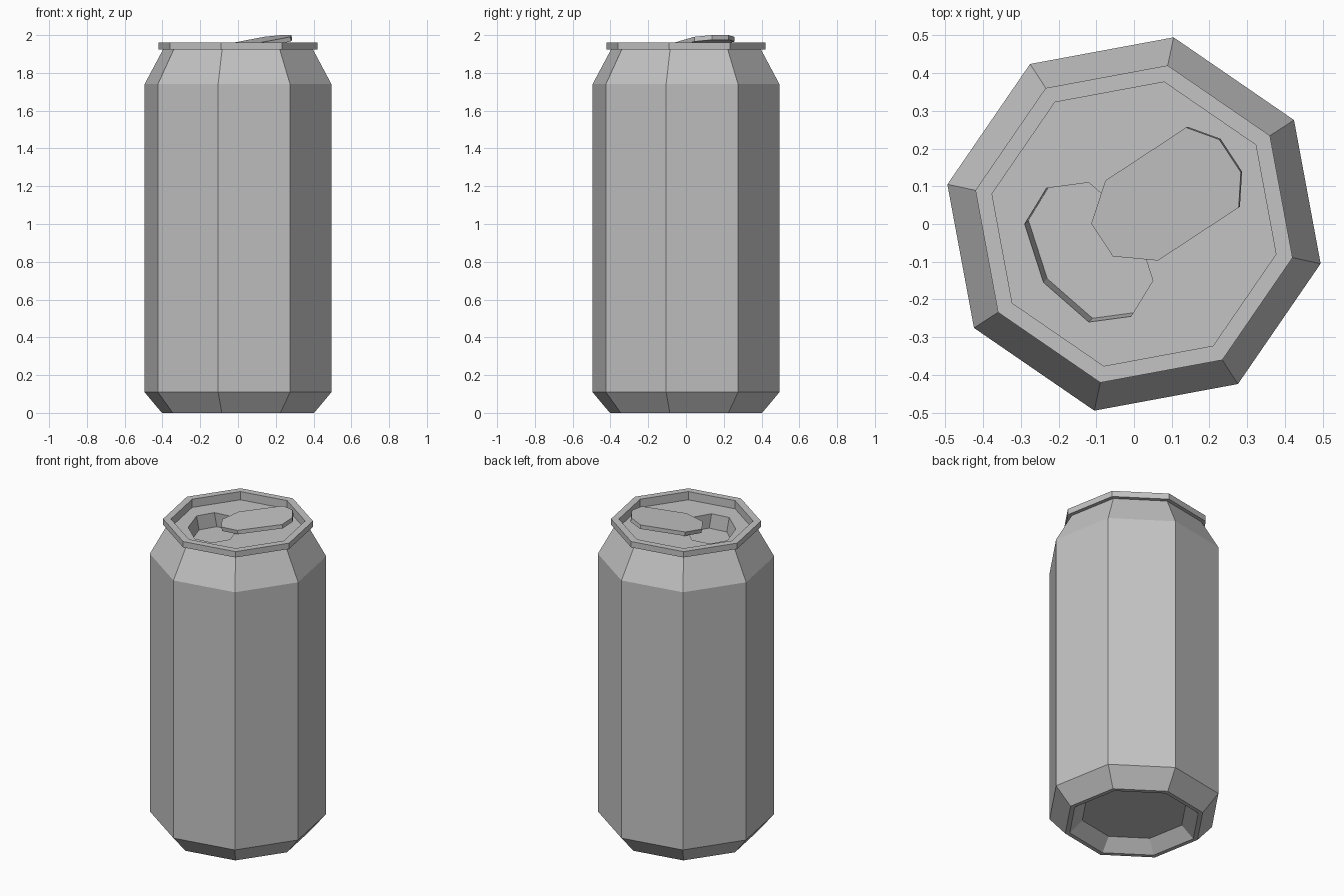
import bpy, bmesh, math
from mathutils import Vector

if "Cube" in bpy.data.objects:
    bpy.data.objects.remove(bpy.data.objects["Cube"], do_unlink=True)

SIDES = 8
TURN = math.radians(-12)

metal = bpy.data.materials.new("aluminium grey")
metal.use_nodes = True
metal.diffuse_color = (0.55, 0.55, 0.55, 1)
metal.node_tree.nodes["Principled BSDF"].inputs["Base Color"].default_value = (0.55, 0.55, 0.55, 1)


def finish(bm, name):
    mesh = bpy.data.meshes.new(name)
    bm.to_mesh(mesh)
    bm.free()
    mesh.materials.append(metal)
    obj = bpy.data.objects.new(name, mesh)
    bpy.context.collection.objects.link(obj)
    return obj


def ring(bm, radius, z):
    steps = [TURN + math.tau * i / SIDES for i in range(SIDES)]
    return [bm.verts.new((radius * math.cos(a), radius * math.sin(a), z)) for a in steps]


def bridge(bm, low, high):
    n = len(low)
    return [bm.faces.new((low[i], low[(i + 1) % n], high[(i + 1) % n], high[i])) for i in range(n)]


def loop_edges(bm, loop):
    return [bm.edges.get((a, b)) or bm.edges.new((a, b)) for a, b in zip(loop, loop[1:] + loop[:1])]


# Can shell: recessed base, chamfer, wall, neck, rim and inner rim wall
profile = [(0.31, 0.07), (0.385, 0.0), (0.412, 0.0), (0.506, 0.11), (0.506, 1.74),
           (0.405, 1.925), (0.43, 1.925), (0.43, 1.962), (0.385, 1.962), (0.385, 1.91)]
bm = bmesh.new()
rings = [ring(bm, r, z) for r, z in profile]
for low, high in zip(rings, rings[1:]):
    bridge(bm, low, high)
bm.faces.new(rings[0][::-1])
finish(bm, "can_body")

# Lid panel with a sunken mouth; half the outline is mirrored through its centre
centre = Vector((-0.12, -0.075))
half = [Vector(p) for p in ((-0.17, 0.075), (-0.12, -0.08), (0.0, -0.185), (0.112, -0.17))]
outline = half + [-p for p in half]
bm = bmesh.new()
edge = ring(bm, 0.385, 1.91)
mouth = [bm.verts.new((*(centre + p), 1.91)) for p in outline]
bmesh.ops.triangle_fill(bm, use_beauty=True, use_dissolve=False, normal=(0, 0, 1),
                        edges=loop_edges(bm, edge) + loop_edges(bm, mouth))
shift = Vector((0.01, 0.01))
floor = [bm.verts.new((*(centre + shift + p), 1.82)) for p in outline]
bridge(bm, mouth[::-1], floor[::-1])
bm.faces.new(floor)
for f in bm.faces:
    f.normal_update()
    inward = centre.to_3d() - f.calc_center_median()
    inward.z = 0
    wall = abs(f.normal.z) < 0.5
    if (wall and f.normal.dot(inward) < 0) or (not wall and f.normal.z < 0):
        f.normal_flip()
finish(bm, "lid_panel")

# Pull tab: tilted elongated octagon slab rising towards its tip
along = Vector((0.836, 0.549))
across = Vector((-0.549, 0.836))
tab_mid = Vector((0.085, 0.069))
bm = bmesh.new()
plan = [(0.203, -0.052), (0.203, 0.052), (0.147, 0.127), (-0.109, 0.127),
        (-0.203, 0.052), (-0.203, -0.052), (-0.109, -0.127), (0.147, -0.127)]
slope = 0.16
drop = Vector((-slope * along.x, -slope * along.y, 1)).normalized() * 0.025
top, under = [], []
for s, t in plan:
    xy = tab_mid + along * s + across * t
    p = Vector((xy.x, xy.y, 1.9675 + slope * s))
    top.append(bm.verts.new(p))
    under.append(bm.verts.new(p - drop))
bridge(bm, under, top)
bm.faces.new(top)
bm.faces.new(under[::-1])
finish(bm, "pull_tab")
